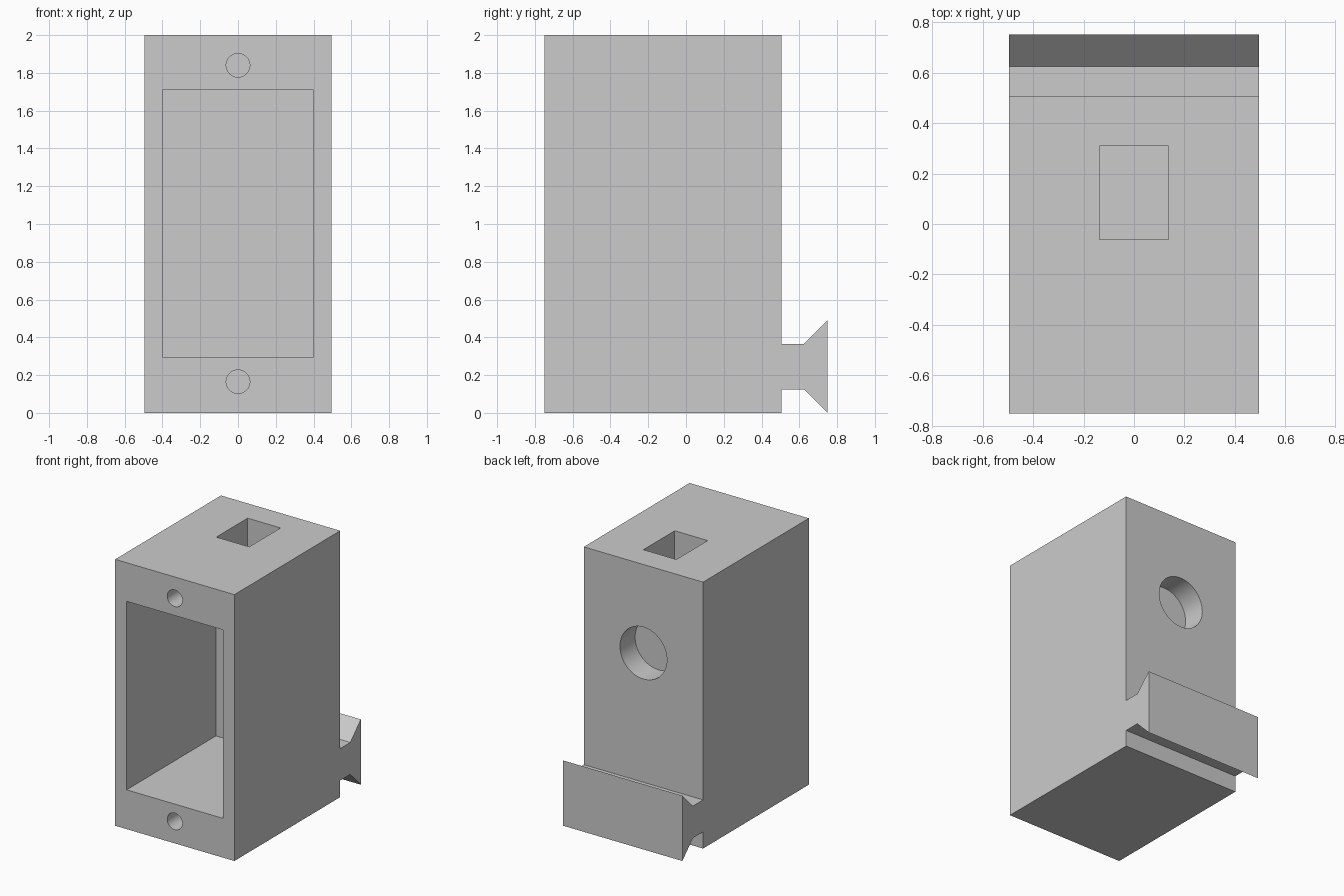
import bpy, bmesh, math
from mathutils import Matrix, Vector

cube = bpy.data.objects.get("Cube")
if cube:
    bpy.data.objects.remove(cube, do_unlink=True)

HALF_W = 0.495
FRONT, BACK = -0.75, 0.505
CAVITY_BACK = 0.31

grey = bpy.data.materials.new("plain_grey")
grey.use_nodes = True
colour = (0.6, 0.6, 0.6, 1)
grey.diffuse_color = colour
grey.node_tree.nodes["Principled BSDF"].inputs["Base Color"].default_value = colour


def make_object(name, bm):
    bmesh.ops.recalc_face_normals(bm, faces=bm.faces)
    mesh = bpy.data.meshes.new(name)
    bm.to_mesh(mesh)
    bm.free()
    mesh.materials.append(grey)
    obj = bpy.data.objects.new(name, mesh)
    bpy.context.collection.objects.link(obj)
    return obj


def box(name, low, high):
    low, high = Vector(low), Vector(high)
    bm = bmesh.new()
    size = Matrix.Diagonal((high - low).to_4d())
    bmesh.ops.create_cube(bm, size=1, matrix=Matrix.Translation((low + high) / 2) @ size)
    return make_object(name, bm)


def bore(name, z, radius, y0, y1):
    """Round cutter lying along y."""
    bm = bmesh.new()
    place = Matrix.Translation((0, (y0 + y1) / 2, z)) @ Matrix.Rotation(math.pi / 2, 4, "X")
    bmesh.ops.create_cone(bm, cap_ends=True, segments=64, radius1=radius,
                          radius2=radius, depth=y1 - y0, matrix=place)
    return make_object(name, bm)


# Housing and dovetail rail share one side profile, extruded across the width
neck = BACK + 0.12
profile = [(FRONT, 0), (BACK, 0), (BACK, 0.125), (neck, 0.125), (0.75, 0),
           (0.75, 0.49), (neck, 0.365), (BACK, 0.365), (BACK, 2), (FRONT, 2)]
bm = bmesh.new()
side = bm.faces.new([bm.verts.new((-HALF_W, y, z)) for y, z in profile])
swept = bmesh.ops.extrude_face_region(bm, geom=[side])["geom"]
bmesh.ops.translate(bm, vec=(2 * HALF_W, 0, 0),
                    verts=[v for v in swept if isinstance(v, bmesh.types.BMVert)])
housing = make_object("housing_with_dovetail", bm)

# Front cavity, top slot, blind back bore and two screw holes
cutters = [
    box("cavity_cutter", (-0.4, FRONT - 0.1, 0.295), (0.4, CAVITY_BACK, 1.71)),
    box("top_slot_cutter", (-0.137, -0.062, 1.5), (0.137, CAVITY_BACK, 2.1)),
    bore("back_bore_cutter", 1.335, 0.195, BACK - 0.18, BACK + 0.1),
    bore("lower_screw_cutter", 0.165, 0.0625, FRONT - 0.1, FRONT + 0.4),
    bore("upper_screw_cutter", 1.84, 0.0625, FRONT - 0.1, FRONT + 0.4),
]
bpy.ops.object.select_all(action="DESELECT")
housing.select_set(True)
bpy.context.view_layer.objects.active = housing
for cutter in cutters:
    cutter.hide_render = True
    cut = housing.modifiers.new(cutter.name, "BOOLEAN")
    cut.operation = "DIFFERENCE"
    cut.solver = "EXACT"
    cut.object = cutter
    bpy.ops.object.modifier_apply(modifier=cut.name)
    bpy.data.objects.remove(cutter, do_unlink=True)

bpy.ops.object.shade_smooth_by_angle(angle=math.radians(30))
